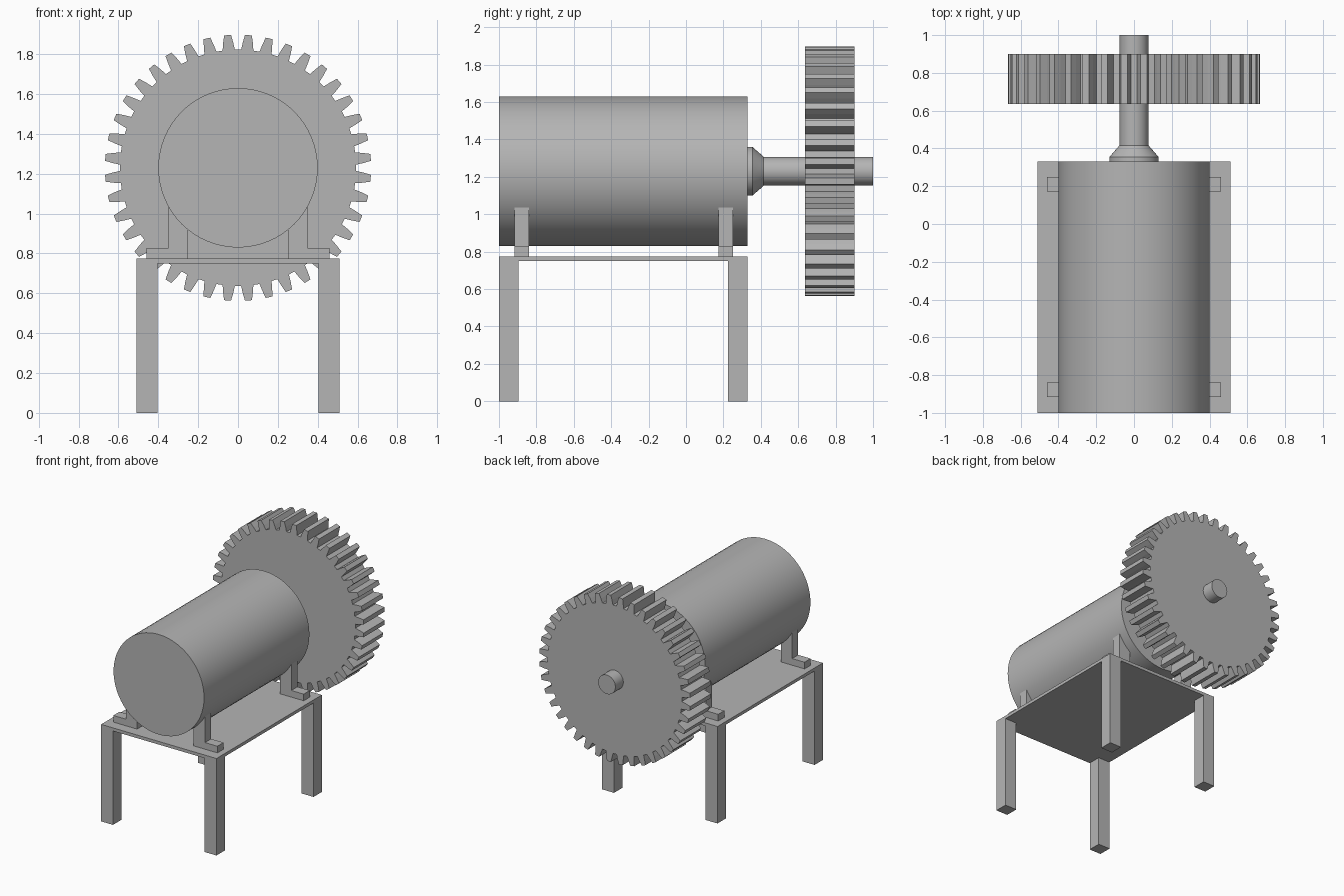
import bpy, bmesh, math
from mathutils import Vector

cube = bpy.data.objects.get("Cube")
if cube:
    bpy.data.objects.remove(cube, do_unlink=True)

grey = bpy.data.materials.new("plain_grey")
grey.use_nodes = True
grey.diffuse_color = (0.46, 0.46, 0.46, 1)
grey.node_tree.nodes["Principled BSDF"].inputs["Base Color"].default_value = (0.46, 0.46, 0.46, 1)

AXIS_Z = 1.23  # height of the motor axis


def finish(name, bm, smooth=False):
    bmesh.ops.recalc_face_normals(bm, faces=bm.faces)
    mesh = bpy.data.meshes.new(name)
    bm.to_mesh(mesh)
    bm.free()
    mesh.materials.append(grey)
    obj = bpy.data.objects.new(name, mesh)
    bpy.context.collection.objects.link(obj)
    if smooth:
        bpy.ops.object.select_all(action="DESELECT")
        obj.select_set(True)
        bpy.context.view_layer.objects.active = obj
        bpy.ops.object.shade_smooth_by_angle(angle=math.radians(30))
    return obj


def extrude_y(name, outline, y0, y1):
    """Extrude an (x, z) outline from y0 to y1."""
    bm = bmesh.new()
    face = bm.faces.new([bm.verts.new((x, y0, z)) for x, z in outline])
    grown = bmesh.ops.extrude_face_region(bm, geom=[face])["geom"]
    verts = [v for v in grown if isinstance(v, bmesh.types.BMVert)]
    bmesh.ops.translate(bm, verts=verts, vec=(0, y1 - y0, 0))
    return finish(name, bm)


def box(name, x0, x1, y0, y1, z0, z1):
    return extrude_y(name, [(x0, z0), (x1, z0), (x1, z1), (x0, z1)], y0, y1)


def turned(name, profile, segments=64):
    """Closed solid turned about the motor axis from (radius, y) points."""
    bm = bmesh.new()
    rings = []
    for r, y in profile:
        angles = [math.tau * i / segments for i in range(segments)]
        rings.append([bm.verts.new((r * math.cos(a), y, AXIS_Z + r * math.sin(a))) for a in angles])
    for low, high in zip(rings, rings[1:]):
        for i in range(segments):
            j = (i + 1) % segments
            bm.faces.new((low[i], low[j], high[j], high[i]))
    bm.faces.new(rings[0])
    bm.faces.new(rings[-1])
    return finish(name, bm, smooth=True)


# Motor body, tapered collar and shaft
turned("motor_body", [(0.4, -1), (0.4, 0.33)])
turned("shaft_collar", [(0.13, 0.32), (0.13, 0.355), (0.078, 0.415)])
turned("drive_shaft", [(0.076, 0.32), (0.076, 1)])

# Spur gear: each tooth is a tapered profile with a flat tip
TEETH = 40
tooth = [(-0.052, 0.593), (-0.041, 0.628), (-0.026, 0.668),
         (0.026, 0.668), (0.041, 0.628), (0.052, 0.593)]
outline = []
for t in range(TEETH):
    centre = math.tau * (t + 0.5) / TEETH
    for offset, r in tooth:
        outline.append((r * math.cos(centre + offset), AXIS_Z + r * math.sin(centre + offset)))
extrude_y("spur_gear", outline, 0.635, 0.9)

# Table top and legs
box("table_top", -0.51, 0.51, -1, 0.33, 0.75, 0.775)
for side, x in (("right", -0.51), ("left", 0.405)):
    for end, y in (("front", -1), ("back", 0.225)):
        box(f"{end}_{side}_leg", x, x + 0.105, y, y + 0.105, 0, 0.76)

# L-shaped brackets holding the motor
bracket = [(0.25, 0.775), (0.46, 0.775), (0.46, 0.828), (0.35, 0.828), (0.35, 1.042), (0.25, 0.918)]
for side, s in (("right", -1), ("left", 1)):
    for end, y in (("front", -0.917), ("back", 0.173)):
        extrude_y(f"{end}_{side}_bracket", [(s * x, z) for x, z in bracket], y, y + 0.077)
